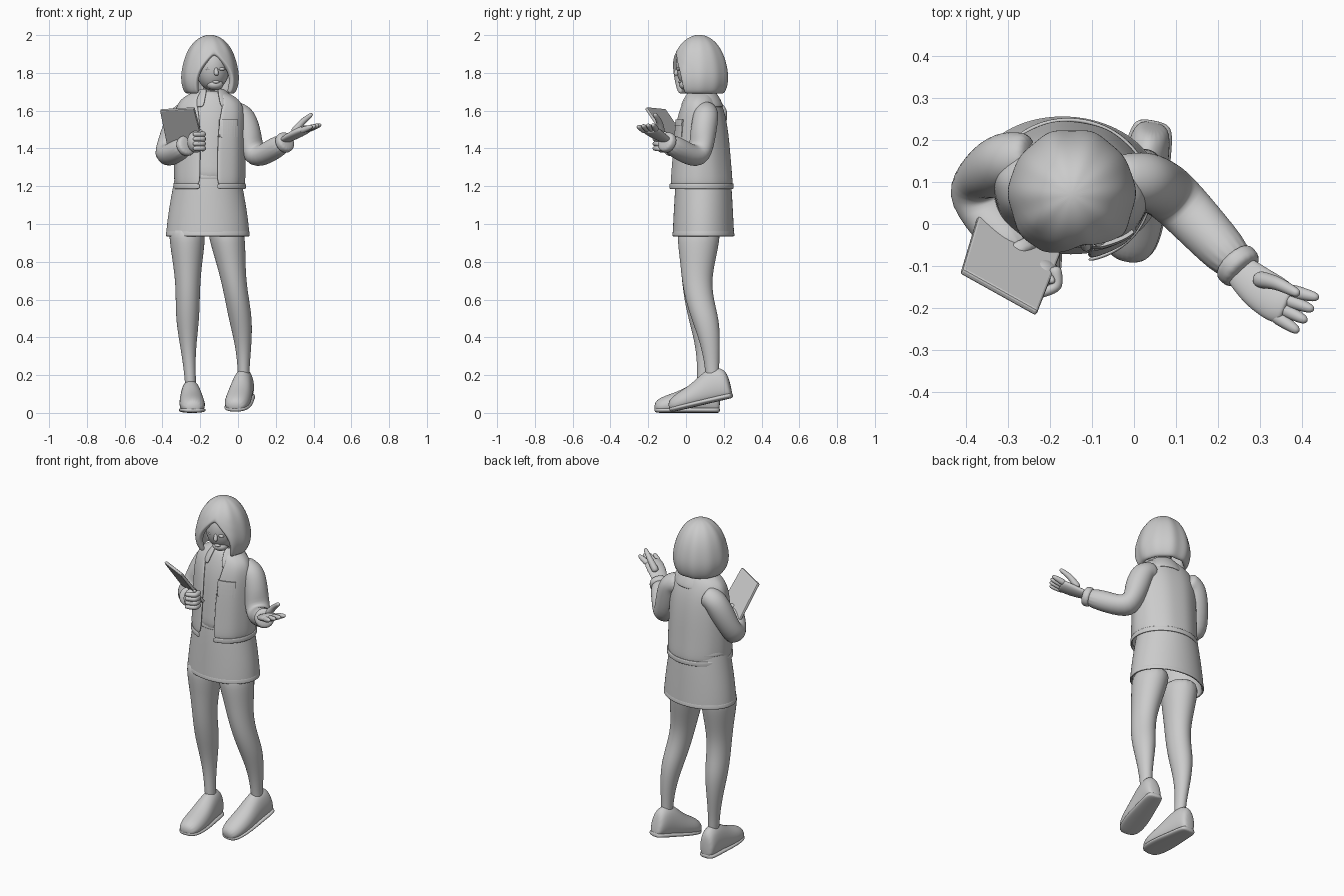
import bpy, bmesh
from math import cos, sin, pi, radians
from mathutils import Vector, Matrix

if "Cube" in bpy.data.objects:
    bpy.data.objects.remove(bpy.data.objects["Cube"], do_unlink=True)

grey = (0.6, 0.6, 0.6, 1)
clay = bpy.data.materials.new("light grey")
clay.use_nodes = True
clay.diffuse_color = grey
clay.node_tree.nodes["Principled BSDF"].inputs["Base Color"].default_value = grey


def finish(name, bm, thick=0, levels=2):
    """Turn a bmesh into a grey object, smooth when it is subdivided."""
    mesh = bpy.data.meshes.new(name)
    bm.to_mesh(mesh)
    bm.free()
    mesh.materials.append(clay)
    obj = bpy.data.objects.new(name, mesh)
    bpy.context.collection.objects.link(obj)
    if thick:
        solid = obj.modifiers.new("thickness", "SOLIDIFY")
        solid.thickness = thick
        solid.offset = -1
    if levels:
        mesh.polygons.foreach_set("use_smooth", [True] * len(mesh.polygons))
        subdivide = obj.modifiers.new("smooth", "SUBSURF")
        subdivide.levels = subdivide.render_levels = levels
    return obj


def skin(name, rows, closed=True, thick=0):
    """Bridge rows of points; closed rows are capped, open rows are welded where they meet."""
    bm = bmesh.new()
    grid = [[bm.verts.new(point) for point in row] for row in rows]
    count = len(grid[0])
    for low, high in zip(grid, grid[1:]):
        for j in range(count if closed else count - 1):
            k = (j + 1) % count
            bm.faces.new((low[j], low[k], high[k], high[j]))
    if closed:
        bm.faces.new(grid[0])
        bm.faces.new(grid[-1])
        bmesh.ops.recalc_face_normals(bm, faces=bm.faces)
    else:
        bmesh.ops.remove_doubles(bm, verts=bm.verts, dist=0.0001)
    return finish(name, bm, thick)


def circle(sides):
    return [2 * pi * j / sides for j in range(sides)]


def shell(name, centre, facing, levels, thick, turn=0, sides=32, wave=0):
    """Stack of arcs given by height, two radii and half the opening angle."""
    rows = []
    spin = Matrix.Rotation(turn, 3, "Z")
    for z, width, depth, gap in levels:
        row = []
        for j in range(sides + 1):
            angle = facing + gap + 2 * (pi - gap) * j / sides
            ripple = 1 + wave * (cos(10 * angle) + 0.6 * sin(7 * angle))
            row.append(Vector((*centre, z)) + spin @ Vector((width * ripple * cos(angle),
                                                             depth * ripple * sin(angle), 0)))
        rows.append(row)
    return skin(name, rows, closed=False, thick=thick)


def tube(name, points, start, end, swell=0, flat=1, sides=12):
    """Tapered limb through the points, with an extra ring inside each segment."""
    points = [Vector(point) for point in points]
    path = [points[0]]
    for a, b in zip(points, points[1:]):
        path += [a.lerp(b, 1 / 2), b]
    last = len(path) - 1
    rows = []
    for i, point in enumerate(path):
        along = (path[min(i + 1, last)] - path[max(i - 1, 0)]).normalized()
        side = along.orthogonal() if abs(along.z) > 0.98 else along.cross(Vector((0, 0, 1)))
        side.normalize()
        up = side.cross(along)
        t = i / last
        radius = start + (end - start) * t + swell * sin(pi * t)
        rows.append([point + radius * (side * cos(a) + up * flat * sin(a)) for a in circle(sides)])
    return skin(name, rows)


def ball(name, place, size):
    bm = bmesh.new()
    bmesh.ops.create_uvsphere(bm, u_segments=24, v_segments=14, radius=1)
    bmesh.ops.transform(bm, verts=bm.verts,
                        matrix=Matrix.Translation(place) @ Matrix.Diagonal((*size, 1)))
    return finish(name, bm, levels=1)


FRONT = -pi / 2
TORSO = (-0.15, 0.08)
HIPS = (-0.16, 0.092)
HEAD = (-0.148, 0.07)
TWIST = -0.15


# Legs: hip, knee and ankle with one shared thickness profile
def leg(name, hip, knee, ankle, bow):
    hip, knee, ankle = Vector(hip), Vector(knee), Vector(ankle)
    profile = [(1, 0.1), (0.9, 0.095), (0.8, 0.08), (0.7, 0.068), (0.6, 0.065),
               (0.5, 0.063), (0.4, 0.05), (0.3, 0.037), (0.2, 0.03), (0.1, 0.03)]
    rows = []
    for z, radius in profile:
        upper, lower = (hip, knee) if z > knee.z else (knee, ankle)
        t = (upper.z - z) / (upper.z - lower.z)
        middle = upper.lerp(lower, t)
        if upper == knee and t < 1:
            middle += sin(pi * t) * Vector((bow, 0.025, 0))
        rows.append([middle + radius * Vector((cos(a), 1.18 * sin(a), 0)) for a in circle(16)])
    skin(name, rows)


leg("right_leg", (-0.27, 0.07, 1), (-0.265, 0.055, 0.65), (-0.25, 0.09, 0.15), -0.008)
leg("left_leg", (-0.07, 0.07, 1), (-0.015, 0.055, 0.65), (0.028, 0.14, 0.15), 0.018)


# Shoes: distance from the heel, half width and height
def shoe(side, heel, yaw, pitch):
    place = (Matrix.Translation(heel) @ Matrix.Rotation(radians(yaw), 4, "Z")
             @ Matrix.Rotation(radians(pitch), 4, "X"))
    profile = [(0, 0.03, 0.12), (0.02, 0.05, 0.17), (0.1, 0.056, 0.19),
               (0.2, 0.07, 0.12), (0.3, 0.07, 0.09), (0.35, 0.04, 0.06)]
    for part, grow in (("shoe", 0), ("sole", 0.003)):
        rows = []
        for s, width, height in profile:
            half = 0.015 if grow else height / 2
            row = []
            for a in circle(16):
                rise = sin(a)
                taper = 1 if grow else 1 - 0.35 * max(rise, 0)
                boxy = abs(rise) ** 0.6 * (1 if rise > 0 else -1)
                row.append(place @ Vector(((width + grow) * taper * cos(a), -s, half + half * boxy)))
            rows.append(row)
        skin(f"{side}_{part}", rows)


shoe("right", (-0.255, 0.18, 0), 3, 0)
shoe("left", (0.048, 0.25, 0.08), -11, 13)

# Skirt with a raised hem and waistband
shell("skirt", HIPS, -FRONT, [(0.935, 0.222, 0.163, 0), (0.95, 0.222, 0.163, 0), (1.05, 0.212, 0.158, 0),
                              (1.2, 0.185, 0.15, 0), (1.3, 0.165, 0.14, 0)], 0.012, TWIST / 2)
for name, bottom, width, depth in (("skirt_hem", 0.935, 0.225, 0.166), ("waistband", 1.24, 0.18, 0.15)):
    shell(name, HIPS, -FRONT, [(bottom + 0.015 * i, width - 0.002 * i, depth - 0.002 * i, 0)
                               for i in range(3)], 0.01, TWIST / 2)

# Open jacket, with the shirt as the same profile drawn in
coat = [(1.2, 0.19, 0.17, 0.25), (1.3, 0.19, 0.16, 0.25), (1.45, 0.188, 0.148, 0.25),
        (1.57, 0.188, 0.13, 0.3), (1.64, 0.175, 0.105, 0.42), (1.68, 0.13, 0.085, 0.55), (1.71, 0.06, 0.06, 0.7)]
jacket = shell("jacket", TORSO, FRONT + 0.1, coat, 0.016, TWIST, wave=0.007)
z, width, depth, gap = coat[0]
shell("jacket_hem", TORSO, FRONT + 0.1, [(z + 0.015 * i, width + 0.003, depth + 0.003, gap)
                                         for i in range(-1, 2)], 0.01, TWIST)
skin("shirt", [[(TORSO[0] + 0.86 * width * cos(a), TORSO[1] + 0.86 * depth * sin(a), z)
                for a in circle(24)] for z, width, depth, gap in coat])
shell("collar", (-0.137, 0.08), FRONT, [(1.62, 0.135, 0.12, 0.35), (1.67, 0.11, 0.1, 0.35),
                                        (1.72, 0.06, 0.06, 0.5)], 0.01)
tube("neck", [(-0.14, 0.09, 1.6), (-0.133, 0.075, 1.8)], 0.056, 0.048)

# Chest pocket and flap laid onto the jacket
for name, middle, height, rim in (("pocket", 1.505, 0.09, 0.008), ("pocket_flap", 1.535, 0.035, 0.018)):
    bm = bmesh.new()
    bmesh.ops.create_grid(bm, x_segments=8, y_segments=6, size=0.5)
    for v in bm.verts:
        v.co = (0.1 * v.co.x - 0.055, -0.3, middle + height * v.co.y)
    plate = finish(name, bm, levels=0)
    wrap = plate.modifiers.new("lay_on", "SHRINKWRAP")
    wrap.target = jacket
    wrap.wrap_method = "PROJECT"
    wrap.use_project_y = True
    edge = plate.modifiers.new("thickness", "SOLIDIFY")
    edge.thickness = rim
    edge.offset = 0

# Sleeves and cuffs: shoulder, upper arm, elbow and wrist
arms = {"left": [(-0.05, 0.11, 1.6), (0.03, 0.105, 1.575), (0.09, 0.07, 1.34), (0.262, -0.115, 1.44)],
        "right": [(-0.24, 0.16, 1.6), (-0.305, 0.155, 1.575), (-0.395, 0.085, 1.345), (-0.265, -0.09, 1.42)]}
for side, joints in arms.items():
    tube(f"{side}_sleeve", joints, 0.055, 0.052, swell=0.018, sides=16)
    elbow, wrist = Vector(joints[2]), Vector(joints[3])
    tube(f"{side}_cuff", [elbow.lerp(wrist, 0.82), elbow.lerp(wrist, 1.02)], 0.058, 0.054, sides=16)

# Left hand, open with the palm up and fingers fanned out
palm = Vector((0.345, -0.185, 1.495))
forward = Vector((0.8, -0.35, 0.3))
across = Vector((-0.5, -0.85, -0.1))
tube("left_hand", [(0.24, -0.1, 1.44), (0.295, -0.15, 1.47), palm, palm + 0.03 * forward],
     0.038, 0.046, swell=0.013, flat=0.45)
for i in range(4):
    fan = i - 1.5
    root = palm + 0.022 * fan * across
    tip = root + (0.1 - 0.005 * abs(fan)) * forward + 0.01 * fan * across
    tube(f"left_finger_{i + 1}", [root, tip], 0.021, 0.012, sides=8)
tube("left_thumb", [(0.29, -0.13, 1.48), (0.34, -0.14, 1.54), (0.395, -0.168, 1.585)], 0.024, 0.012, sides=8)

# Tablet held against the right forearm
bm = bmesh.new()
corners = [(-0.37, 0.03, 1.38), (-0.18, -0.08, 1.4), (-0.235, -0.22, 1.61), (-0.415, -0.12, 1.6)]
bm.faces.new([bm.verts.new(corner) for corner in corners])
tablet = finish("tablet", bm, 0.018, levels=0)
bevel = tablet.modifiers.new("rounded", "BEVEL")
bevel.width = 0.006
bevel.segments = 2

# Right hand gripping the tablet
ball("right_hand", (-0.222, -0.125, 1.435), (0.048, 0.045, 0.058))
for i in range(4):
    z = 1.4 + 0.025 * i
    tube(f"right_finger_{i + 1}", [(-0.19, -0.1, z), (-0.18, -0.15, z), (-0.24, -0.17, z)],
         0.018, 0.013, sides=8)
tube("right_thumb", [(-0.235, -0.1, 1.44), (-0.19, -0.14, 1.5)], 0.02, 0.01, sides=8)

# Head and facial features
ball("head", (-0.135, 0.045, 1.835), (0.093, 0.1, 0.13))
ball("chin", (-0.122, 0.005, 1.738), (0.045, 0.043, 0.03))
tube("nose", [(-0.118, -0.042, 1.83), (-0.113, -0.057, 1.785)], 0.01, 0.015, sides=8)
ball("mouth", (-0.117, -0.032, 1.752), (0.02, 0.01, 0.008))
for side, x in (("left", -0.085), ("right", -0.155)):
    ball(f"{side}_eye", (x, -0.04, 1.82), (0.018, 0.012, 0.008))

# Bobbed hair: a dome tucked in at the bottom and parted over the face
dome = []
for i in range(11):
    u = sin(pi / 2 * i / 10)
    radius = 0.156 * max(1 - u ** 2.7, 0) ** 0.5 * (0.84, 0.96, 1)[min(i, 2)]
    opening = 0.75 * max(1 - (u / 0.68) ** 3, 0)
    dome.append((1.685 + 0.317 * u, radius, 1.03 * radius, opening))
shell("hair", HEAD, FRONT + 0.2, dome, 0.03, sides=44, wave=0.015)
